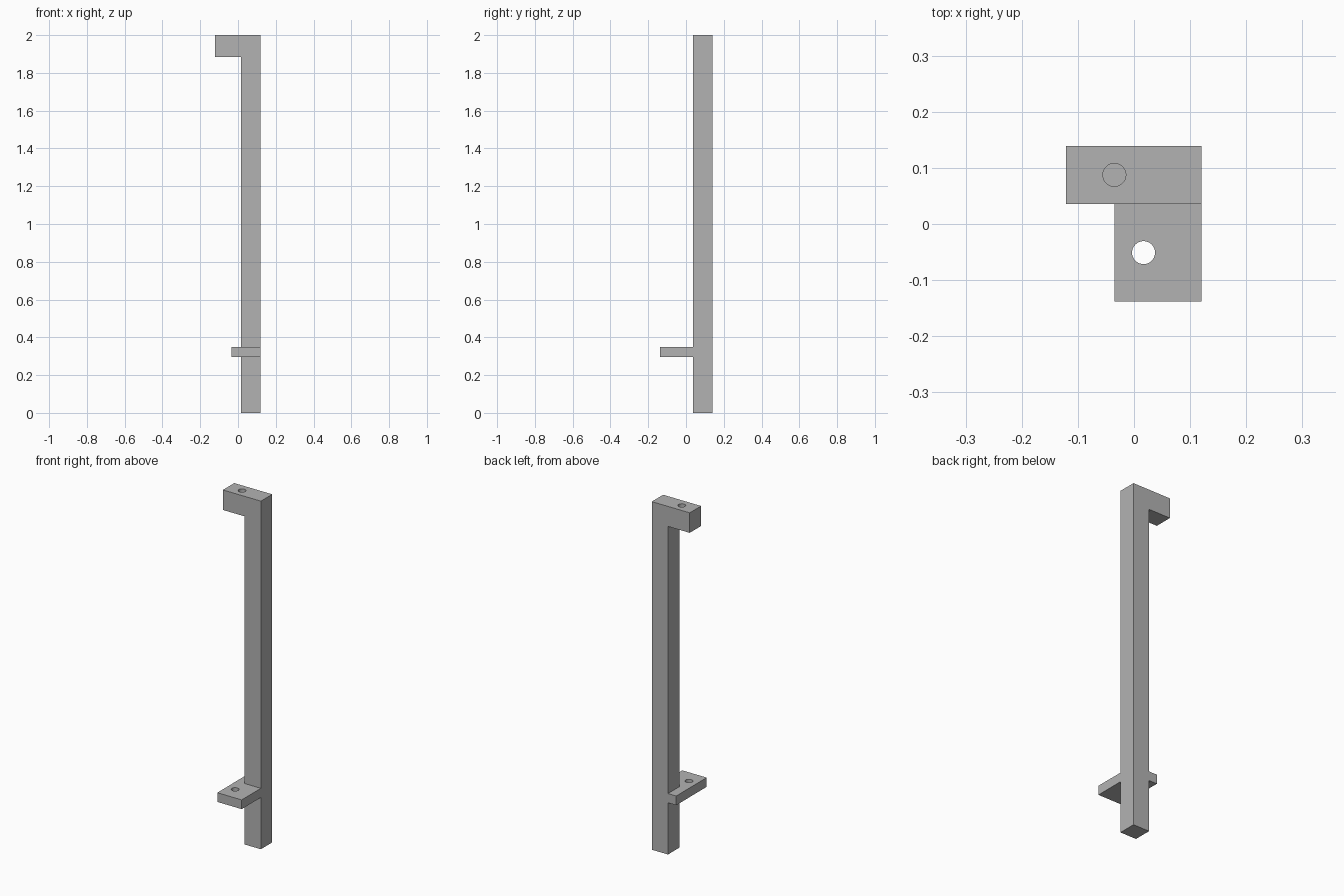
import bpy
import bmesh
from mathutils import Vector

cube = bpy.data.objects.get("Cube")
if cube:
    bpy.data.objects.remove(cube, do_unlink=True)

grey = bpy.data.materials.new("plain grey")
grey.use_nodes = True
colour = (0.45, 0.45, 0.45, 1)
grey.diffuse_color = colour
grey.node_tree.nodes["Principled BSDF"].inputs["Base Color"].default_value = colour

# Shared edges of the post, arm and tab
LEFT, INNER, TAB_END, ARM_END = 0.12, 0.017, -0.035, -0.121
BACK, FACE, TAB_FRONT = 0.139, 0.036, -0.138
TOP, ARM_BOTTOM = 2.0, 1.885
TAB_TOP, TAB_BOTTOM = 0.35, 0.297


def extrude_profile(name, points, offset):
    """Make a solid by extruding a flat outline."""
    bm = bmesh.new()
    face = bm.faces.new([bm.verts.new(p) for p in points])
    ext = bmesh.ops.extrude_face_region(bm, geom=[face], use_keep_orig=True)
    verts = [g for g in ext["geom"] if isinstance(g, bmesh.types.BMVert)]
    bmesh.ops.translate(bm, verts=verts, vec=Vector(offset))
    bmesh.ops.recalc_face_normals(bm, faces=bm.faces)
    mesh = bpy.data.meshes.new(name)
    bm.to_mesh(mesh)
    bm.free()
    mesh.materials.append(grey)
    obj = bpy.data.objects.new(name, mesh)
    bpy.context.collection.objects.link(obj)
    return obj


def drill(obj, x, y, bottom, top):
    """Cut a round vertical hole."""
    bpy.ops.mesh.primitive_cylinder_add(
        vertices=32, radius=0.0205, depth=top - bottom,
        location=(x, y, (top + bottom) / 2))
    cutter = bpy.context.object
    cutter.hide_render = True
    cutter.data.materials.append(grey)
    mod = obj.modifiers.new("hole", "BOOLEAN")
    mod.operation, mod.solver, mod.object = "DIFFERENCE", "EXACT", cutter
    bpy.ops.object.select_all(action="DESELECT")
    bpy.context.view_layer.objects.active = obj
    obj.select_set(True)
    bpy.ops.object.modifier_apply(modifier=mod.name)
    bpy.data.objects.remove(cutter, do_unlink=True)
    bpy.ops.object.shade_smooth_by_angle()


# Upright post with the arm at its top
post_outline = [(LEFT, 0), (LEFT, TOP), (ARM_END, TOP),
                (ARM_END, ARM_BOTTOM), (INNER, ARM_BOTTOM), (INNER, 0)]
post = extrude_profile("post_with_arm", [(x, FACE, z) for x, z in post_outline],
                       (0, BACK - FACE, 0))

# Flat mounting tab wrapping the front and inner side of the post
tab_outline = [(LEFT, TAB_FRONT), (LEFT, FACE), (INNER, FACE),
               (INNER, BACK), (TAB_END, BACK), (TAB_END, TAB_FRONT)]
tab = extrude_profile("mounting_tab", [(x, y, TAB_BOTTOM) for x, y in tab_outline],
                      (0, 0, TAB_TOP - TAB_BOTTOM))

# Blind hole in the arm, through hole in the tab
drill(post, TAB_END, (BACK + FACE) / 2, TOP - 0.07, TOP + 0.05)
drill(tab, INNER, (TAB_FRONT + FACE) / 2, TAB_BOTTOM - 0.05, TAB_TOP + 0.05)
